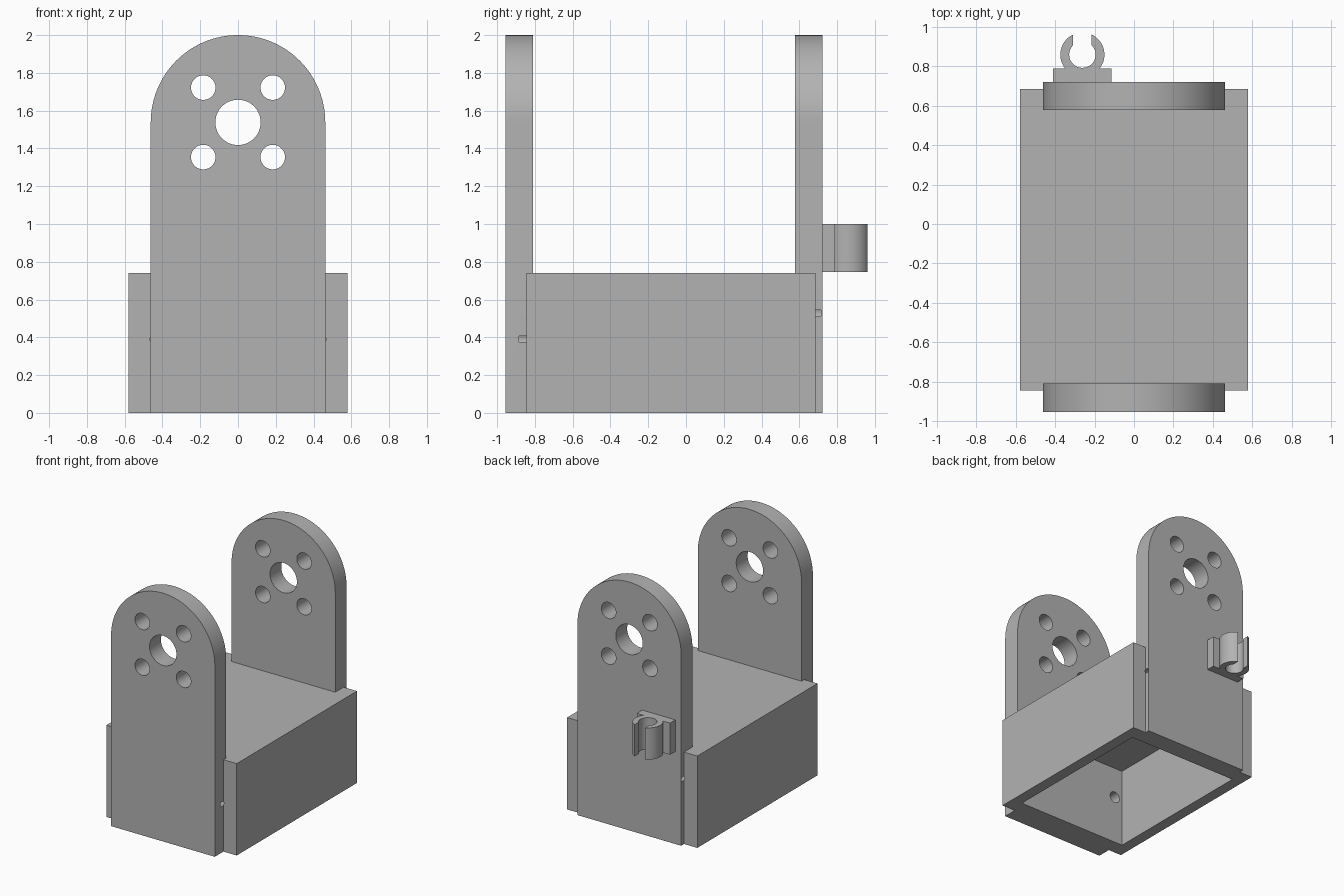
import bpy, bmesh, math
from mathutils import Vector, Matrix

if "Cube" in bpy.data.objects:
    bpy.data.objects.remove(bpy.data.objects["Cube"], do_unlink=True)

grey = bpy.data.materials.new("plain grey")
grey.use_nodes = True
COLOUR = (0.45, 0.45, 0.45, 1)
grey.diffuse_color = COLOUR
grey.node_tree.nodes["Principled BSDF"].inputs["Base Color"].default_value = COLOUR


def make(name, bm):
    bmesh.ops.recalc_face_normals(bm, faces=bm.faces)
    mesh = bpy.data.meshes.new(name)
    bm.to_mesh(mesh)
    bm.free()
    mesh.materials.append(grey)
    obj = bpy.data.objects.new(name, mesh)
    bpy.context.collection.objects.link(obj)
    return obj


def box(name, low, high):
    bm = bmesh.new()
    low, high = Vector(low), Vector(high)
    bmesh.ops.create_cube(bm, size=1, matrix=Matrix.Translation((low + high) / 2)
                          @ Matrix.Diagonal((*(high - low), 1)))
    return make(name, bm)


def prism(name, points, shift):
    """Extrude a closed outline along the shift vector."""
    bm = bmesh.new()
    face = bm.faces.new([bm.verts.new(p) for p in points])
    extruded = bmesh.ops.extrude_face_region(bm, geom=[face], use_keep_orig=True)
    bmesh.ops.translate(bm, vec=shift, verts=[v for v in extruded["geom"]
                                              if isinstance(v, bmesh.types.BMVert)])
    return make(name, bm)


def arc(cx, cy, radius, start, end, steps):
    angles = [start + (end - start) * i / steps for i in range(steps + 1)]
    return [(cx + radius * math.cos(a), cy + radius * math.sin(a)) for a in angles]


def rod(x, z, radius, y0, y1):
    """Round cutter running front to back."""
    outline = arc(x, z, radius, 0, math.tau, 48)[:-1]
    return prism("cutter", [(px, y0, pz) for px, pz in outline], (0, y1 - y0, 0))


def cut(obj, cutters):
    for cutter in cutters:
        cutter.hide_render = True
        mod = obj.modifiers.new("cut", "BOOLEAN")
        mod.operation, mod.solver, mod.object = "DIFFERENCE", "EXACT", cutter
    graph = bpy.context.evaluated_depsgraph_get()
    mesh = bpy.data.meshes.new_from_object(obj.evaluated_get(graph))
    obj.modifiers.clear()
    obj.data = mesh
    for cutter in cutters:
        bpy.data.objects.remove(cutter, do_unlink=True)


def screw_pockets(y0, y1, z):
    return [rod(side * 0.42, z, 0.045, y0, y1) for side in (-1, 1)]


def all_pockets():
    return screw_pockets(-0.885, -0.6, 0.39) + screw_pockets(0.45, 0.715, 0.53)


# Box body, open underneath, with screw holes through its end walls
body = box("box_body", (-0.58, -0.845, 0), (0.58, 0.685, 0.74))
cut(body, [box("cutter", (-0.49, -0.725, -0.1), (0.49, 0.565, 0.64))] + all_pockets())

# Round-topped upright plates with a bearing hole and four bolt holes
HUB = 1.538
outline = [(-0.462, 0), (0.462, 0)] + arc(0, HUB, 0.462, 0, math.pi, 64)
uprights = []
for name, y0, y1 in (("front_upright", -0.955, -0.81), ("back_upright", 0.578, 0.722)):
    plate = prism(name, [(x, y0, z) for x, z in outline], (0, y1 - y0, 0))
    holes = [rod(0, HUB, 0.12, y0 - 0.1, y1 + 0.1)]
    holes += [rod(sx * 0.184, HUB + sz * 0.184, 0.065, y0 - 0.1, y1 + 0.1)
              for sx in (-1, 1) for sz in (-1, 1)]
    # Keep the part of each screw pocket inside the plate's outer skin
    cut(plate, holes + all_pockets())
    uprights.append(plate)

# Cable clip on the back upright: mounting pad and open ring
CX, CY, LOW, HIGH = -0.262, 0.86, 0.745, 1.0
pad = box("clip_pad", (-0.41, 0.715, LOW), (-0.115, 0.79, HIGH))
OUTER, INNER, GAP = 0.112, 0.067, 0.047
a_out, a_in = math.acos(GAP / OUTER), math.acos(GAP / INNER)
ring = arc(CX, CY, OUTER, a_out, -math.pi - a_out, 56)
ring += arc(CX, CY, INNER, -math.pi - a_in, a_in, 48)
clip = prism("clip_ring", [(x, y, LOW) for x, y in ring], (0, 0, HIGH - LOW))

# Smooth the round surfaces, keep the edges crisp
bpy.ops.object.select_all(action="DESELECT")
for obj in [body, pad, clip] + uprights:
    obj.select_set(True)
    bpy.context.view_layer.objects.active = obj
bpy.ops.object.shade_smooth_by_angle(angle=math.radians(30))
